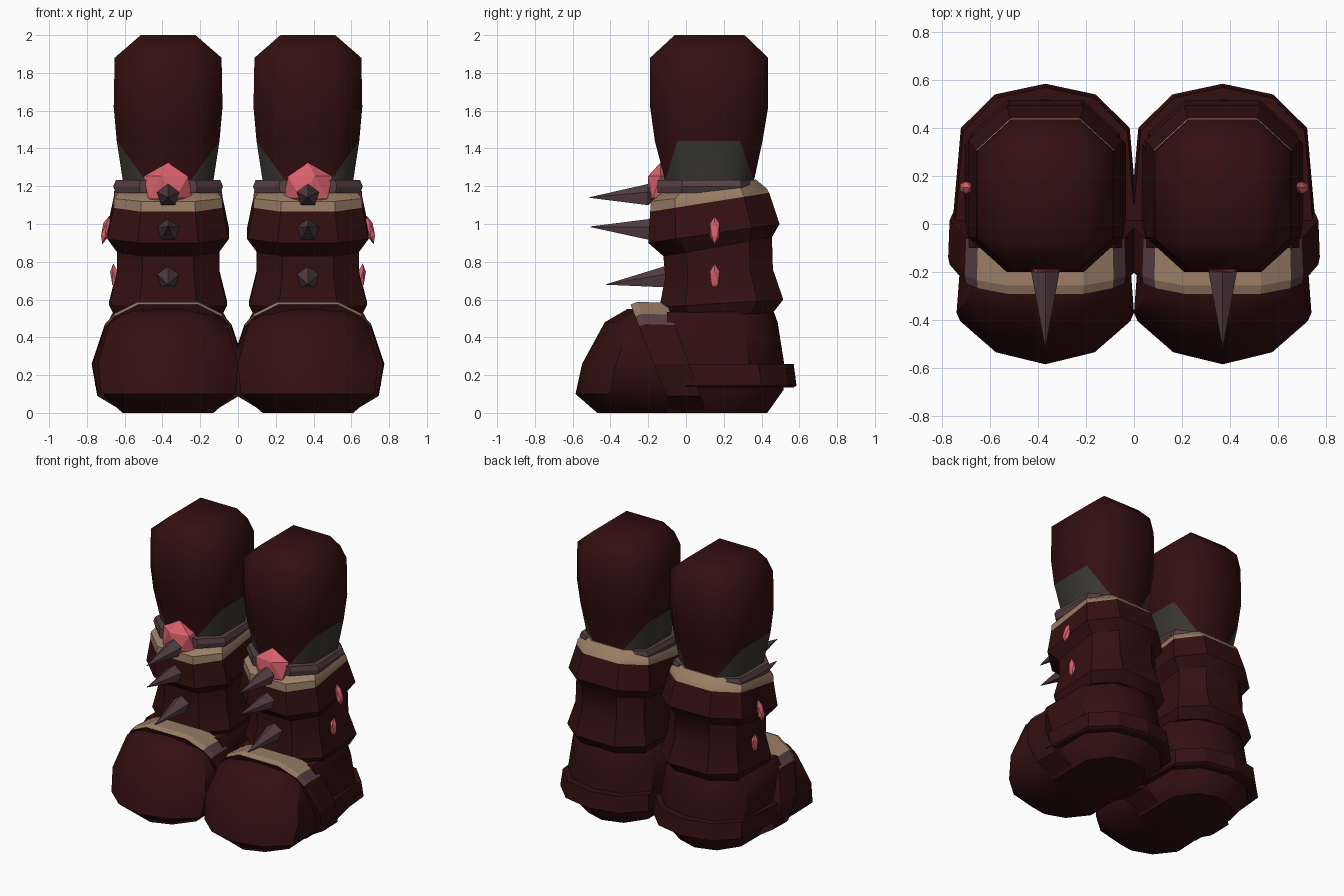
import bpy, bmesh, math
from mathutils import Vector, Matrix

if "Cube" in bpy.data.objects:
    bpy.data.objects.remove(bpy.data.objects["Cube"])

CX, CY = 0.37, 0.125  # centre of one boot; the other is mirrored


def material(name, rgb):
    m = bpy.data.materials.new(name)
    m.diffuse_color = (*rgb, 1)
    m.use_nodes = True
    m.node_tree.nodes["Principled BSDF"].inputs["Base Color"].default_value = m.diffuse_color
    return m


RED = material("dark red leather", (0.034, 0.0048, 0.0052))
TAN = material("tan trim", (0.32, 0.205, 0.13))
PLUM = material("plum metal", (0.095, 0.05, 0.058))
PINK = material("pink gem", (0.70, 0.12, 0.15))
GREY = material("olive grey cloth", (0.040, 0.037, 0.029))


def finish(name, bm, mats, smooth=None):
    """Turn a bmesh into an object and mirror it to the other boot."""
    bmesh.ops.remove_doubles(bm, verts=bm.verts, dist=0.0005)
    bmesh.ops.recalc_face_normals(bm, faces=bm.faces)
    me = bpy.data.meshes.new(name)
    bm.to_mesh(me)
    bm.free()
    ob = bpy.data.objects.new(name, me)
    bpy.context.collection.objects.link(ob)
    for m in mats:
        me.materials.append(m)
    if smooth:
        bpy.ops.object.select_all(action='DESELECT')
        bpy.context.view_layer.objects.active = ob
        ob.select_set(True)
        bpy.ops.object.shade_smooth_by_angle(angle=math.radians(smooth))
    mir = ob.modifiers.new("other_boot", 'MIRROR')
    mir.use_mirror_merge = False
    return ob


def loft(rings):
    """Skin a stack of equal-length closed rings and cap both ends."""
    bm = bmesh.new()
    vs = [[bm.verts.new(p) for p in r] for r in rings]
    n = len(rings[0])
    for a, b in zip(vs, vs[1:]):
        for i in range(n):
            j = (i + 1) % n
            bm.faces.new((a[i], a[j], b[j], b[i]))
    bm.faces.new(vs[0])
    bm.faces.new(vs[-1])
    return bm, vs


def octagon(hx, y0, y1, z0, z1, kx=0.5, ky=0.58):
    """Chamfered rectangle, tilted from z0 at the front to z1 at the back."""
    cy, hy = (y0 + y1) / 2, (y1 - y0) / 2
    plan = [(-kx, -1), (kx, -1), (1, -ky), (1, ky), (kx, 1), (-kx, 1), (-1, ky), (-1, -ky)]
    return [(CX + x * hx, cy + y * hy, z0 + (z1 - z0) * (y + 1) / 2) for x, y in plan]


# Leg: chamfered column closing to a rectangle on top, with cloth on the sides
bm, vs = loft([octagon(0.235, -0.11, 0.36, 1.15, 1.15),
               octagon(0.24, -0.11, 0.36, 1.23, 1.23),
               octagon(0.272, -0.165, 0.405, 1.44, 1.44),
               octagon(0.288, -0.19, 0.435, 1.62, 1.62),
               octagon(0.283, -0.19, 0.435, 1.88, 1.88),
               octagon(0.145, -0.06, 0.31, 2.0, 2.0, 1, 1)])
for side, corner in ((2, 1), (3, 4), (6, 5), (7, 0)):
    bmesh.ops.connect_verts(bm, verts=[vs[2][side], vs[1][corner]])
corners = {vs[2][i] for i in (0, 1, 4, 5)}
for f in bm.faces:
    z = f.calc_center_median().z
    if z < 1.42 and abs(f.normal.z) < 0.9 and not corners & set(f.verts):
        f.material_index = 1
finish("leg", bm, [RED, GREY], 50)

# Shaft: bulging cuffs, higher at the back
bm, vs = loft([octagon(0.28, -0.10, 0.46, 0.50, 0.53),
               octagon(0.312, -0.14, 0.515, 0.56, 0.60),
               octagon(0.272, -0.11, 0.46, 0.72, 0.76),
               octagon(0.270, -0.12, 0.455, 0.83, 0.93),
               octagon(0.322, -0.20, 0.495, 0.90, 1.00),
               octagon(0.288, -0.19, 0.44, 1.065, 1.165)])
finish("boot_shaft", bm, [RED], 35)

# Tan collar on top of the shaft
bm, vs = loft([octagon(0.288, -0.19, 0.44, 1.065, 1.165),
               octagon(0.285, -0.185, 0.425, 1.12, 1.19),
               octagon(0.25, -0.12, 0.37, 1.17, 1.235)])
finish("collar", bm, [TAN], 35)

# Plum band around the collar, open at the back
path = [(0.19, 0.34), (0.27, 0.29), (0.285, -0.02), (0.15, -0.15)]
path = path + [(-x, y) for x, y in reversed(path)]
rings = []
for i, (x, y) in enumerate(path):
    low = 1.195 if i in (0, 7) else 1.165
    k = 0.8
    ix, iy = x * k, CY + (y - CY) * k
    rings.append([(CX + x * 0.97, y, 1.232), (CX + x * 1.02, y, (1.232 + low) / 2),
                  (CX + x * 0.97, y, low), (CX + ix, iy, low), (CX + ix, iy, 1.232)])
bm, vs = loft(rings)
finish("collar_band", bm, [PLUM])


# Toe cap: stacked rings with a pointed front and a slanted back
def toe_ring(hx, front, z, depth=0.18):
    back = -0.02 - 0.40 * z
    half = [(0.58, front + 0.05), (1, min(front + depth, back - 0.01)), (0.95, back)]
    pts = [(0, front)] + half + [(-x, y) for x, y in reversed(half)]
    return [(CX + x * hx, y, z) for x, y in pts]


bm, vs = loft([toe_ring(0.24, -0.47, 0.0), toe_ring(0.355, -0.585, 0.10),
               toe_ring(0.37, -0.55, 0.26), toe_ring(0.31, -0.43, 0.48, 0.14),
               toe_ring(0.19, -0.31, 0.55, 0.05)])
finish("toe_cap", bm, [RED], 50)

# Instep band: slanted arch with tan top and plum edges
half = [(0.23, 0.003), (0.375, 0.09), (0.405, 0.26), (0.335, 0.47), (0.285, 0.525), (0.16, 0.588)]
arch = half + [(-x, z) for x, z in reversed(half)]
front = [(CX + x * 0.985, -0.07 - 0.38 * z, z * 0.975) for x, z in arch]
mid = [(CX + x, -0.045 - 0.36 * z, z) for x, z in arch]
back = [(CX + x * 0.985, 0.11 - 0.36 * z, z * 0.99) for x, z in arch]
bm, vs = loft([front, mid, back])
for f in bm.faces:
    c = f.calc_center_median()
    if len(f.verts) == 4 and c.z > 0.46:
        f.material_index = 1 if abs(c.x - CX) < 0.29 else 2
finish("instep_band", bm, [RED, TAN, PLUM])


# Heel block and the welt around it
def heel_ring(hx, back, z, front=-0.1, fx=1.0):
    half = [(hx * 0.6, back - 0.045), (hx, back - 0.185), (hx * fx, front)]
    pts = [(0, back)] + half + [(-x, y) for x, y in reversed(half)]
    return [(CX + x, y, z) for x, y in pts]


bm, vs = loft([heel_ring(0.24, 0.43, 0.0), heel_ring(0.32, 0.515, 0.12),
               heel_ring(0.335, 0.52, 0.26), heel_ring(0.32, 0.485, 0.48),
               heel_ring(0.29, 0.465, 0.535)])
finish("heel", bm, [RED], 40)

bm, vs = loft([heel_ring(0.34, 0.57, 0.135, 0.0, 1.1), heel_ring(0.352, 0.585, 0.145, 0.0, 1.1),
               heel_ring(0.342, 0.57, 0.26, 0.0, 1.1)])
finish("heel_welt", bm, [RED])

# Front spikes: five-sided cones with a small bevelled base
for name, by, bz, tip in (("upper_spike", -0.20, 1.15, (-0.51, 1.14)),
                          ("middle_spike", -0.19, 0.965, (-0.505, 0.985)),
                          ("lower_spike", -0.11, 0.715, (-0.42, 0.68))):
    rings = []
    for r, t in ((0.03, -0.12), (0.062, 0.0), (0.002, 1.0)):
        c = Vector((CX, by, bz)).lerp(Vector((CX, *tip)), t)
        rings.append([c + Vector((r * math.sin(a), 0, r * math.cos(a)))
                      for a in (math.tau * k / 5 for k in range(5))])
    bm, vs = loft(rings)
    finish(name, bm, [PLUM])

# Large front gem
bm = bmesh.new()
bmesh.ops.create_icosphere(bm, subdivisions=1, radius=1, matrix=Matrix.Translation((CX, -0.135, 1.195))
                           @ Matrix.Diagonal((0.145, 0.078, 0.13, 1)))
finish("front_gem", bm, [PINK])

# Small gems on the outer side
for name, x, z, tilt in (("upper_side_gem", 0.70, 0.968, -14), ("lower_side_gem", 0.652, 0.715, 6)):
    bm = bmesh.new()
    bmesh.ops.create_icosphere(bm, subdivisions=1, radius=1,
                               matrix=Matrix.Translation((x, 0.152, z))
                               @ Matrix.Rotation(math.radians(tilt), 4, 'Y')
                               @ Matrix.Diagonal((0.024, 0.03, 0.077, 1)))
    finish(name, bm, [PINK])
